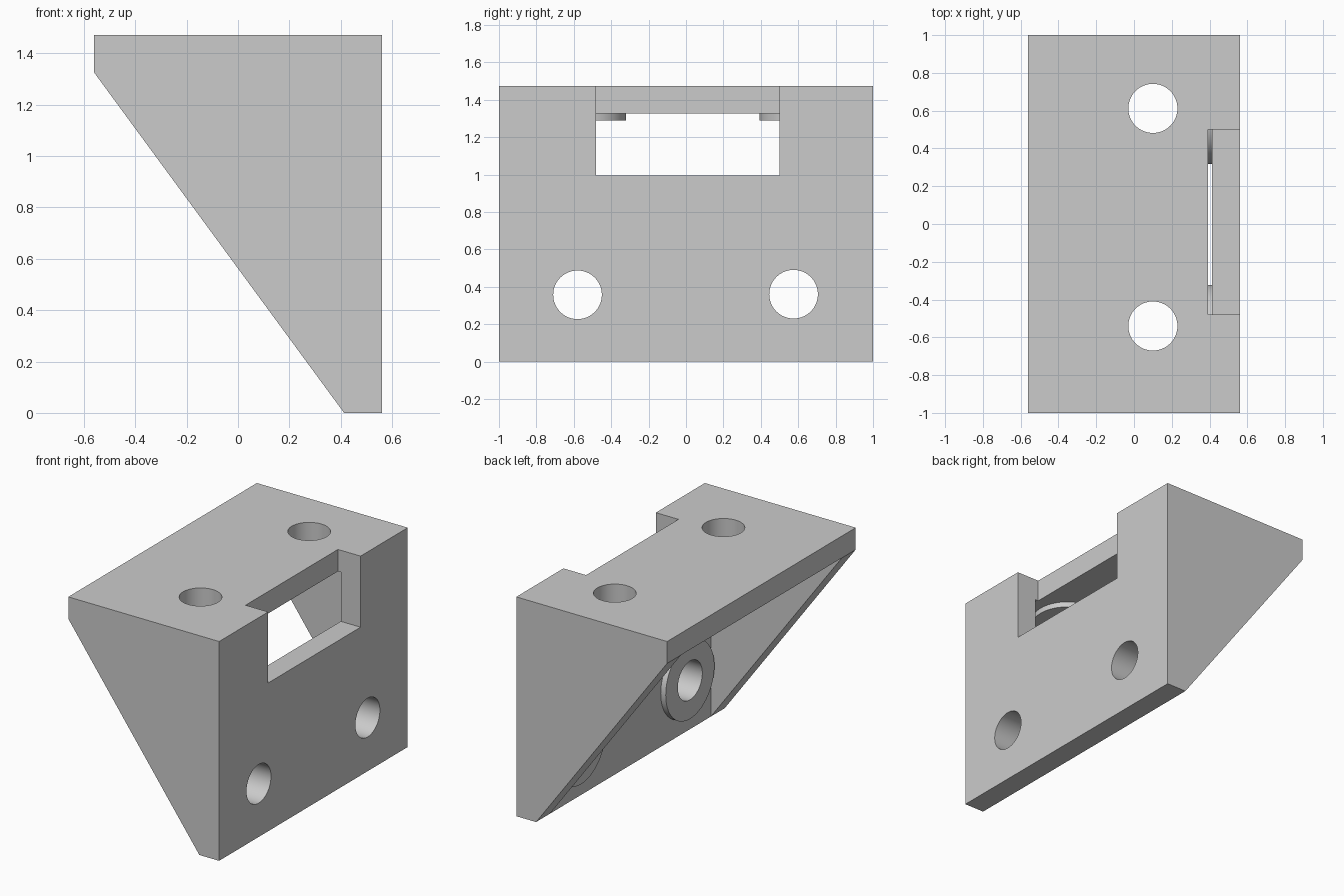
import bpy, bmesh, math

if "Cube" in bpy.data.objects:
    bpy.data.objects.remove(bpy.data.objects["Cube"])

HX, HY, H, T = 0.56, 1.0, 1.472, 0.147   # half width, half length, height, wall
BOSS = 0.037                             # boss height
HOLE_R = 0.13


def box(name, lo, hi):
    bm = bmesh.new()
    bmesh.ops.create_cube(bm, size=1)
    for v in bm.verts:
        v.co = [(a + b) / 2 + c * (b - a) for a, b, c in zip(lo, hi, v.co)]
    return to_object(name, bm)


def to_object(name, bm):
    me = bpy.data.meshes.new(name)
    bmesh.ops.recalc_face_normals(bm, faces=bm.faces)
    bm.to_mesh(me)
    bm.free()
    ob = bpy.data.objects.new(name, me)
    bpy.context.collection.objects.link(ob)
    return ob


def cylinder(name, centre, radius, depth, axis):
    rot = (0, math.pi / 2, 0) if axis == 'X' else (0, 0, 0)
    bpy.ops.mesh.primitive_cylinder_add(vertices=64, radius=radius, depth=depth,
                                        location=centre, rotation=rot)
    ob = bpy.context.object
    ob.name = name
    return ob


def combine(target, tool, operation):
    mod = target.modifiers.new(tool.name, 'BOOLEAN')
    mod.object, mod.operation, mod.solver = tool, operation, 'EXACT'
    tool.hide_render = True
    bpy.context.view_layer.objects.active = target
    bpy.ops.object.modifier_apply(modifier=mod.name)
    bpy.data.objects.remove(tool)


# Bracket body: side profile extruded along y
profile = [(-HX, H), (HX, H), (HX, 0), (HX - T, 0), (-HX, H - T)]
bm = bmesh.new()
face = bm.faces.new([bm.verts.new((x, -HY, z)) for x, z in profile])
ext = bmesh.ops.extrude_face_region(bm, geom=[face])['geom']
bmesh.ops.translate(bm, vec=(0, 2 * HY, 0),
                    verts=[g for g in ext if isinstance(g, bmesh.types.BMVert)])
bracket = to_object("corner_bracket", bm)

# Hollow between the two gussets
combine(bracket, box("pocket", (-1, -HY + T, -1), (HX - T, HY - T, H - T)), 'DIFFERENCE')

# Screw bosses on the inner faces: top plate, then wall
top_holes = [(0.1, 0.612), (0.1, -0.54)]
wall_holes = [(-0.58, 0.357), (0.575, 0.36)]
for x, y in top_holes:
    combine(bracket, cylinder("top_boss", (x, y, H - T), 0.22, 2 * BOSS, 'Z'), 'UNION')
for y, z in wall_holes:
    combine(bracket, cylinder("wall_boss", (HX - T, y, z), 0.258, 2 * BOSS, 'X'), 'UNION')

# Screw holes
for x, y in top_holes:
    combine(bracket, cylinder("top_hole", (x, y, H - 0.1), HOLE_R, 0.4, 'Z'), 'DIFFERENCE')
for y, z in wall_holes:
    combine(bracket, cylinder("wall_hole", (HX - 0.1, y, z), HOLE_R, 0.4, 'X'), 'DIFFERENCE')

# Notch in the corner edge
combine(bracket, box("notch", (0.392, -0.48, 0.995), (1, 0.5, 2)), 'DIFFERENCE')

# Smooth the round walls, keep edges sharp
bpy.ops.object.select_all(action='DESELECT')
bracket.select_set(True)
bpy.context.view_layer.objects.active = bracket
bpy.ops.object.shade_smooth_by_angle(angle=math.radians(30))
